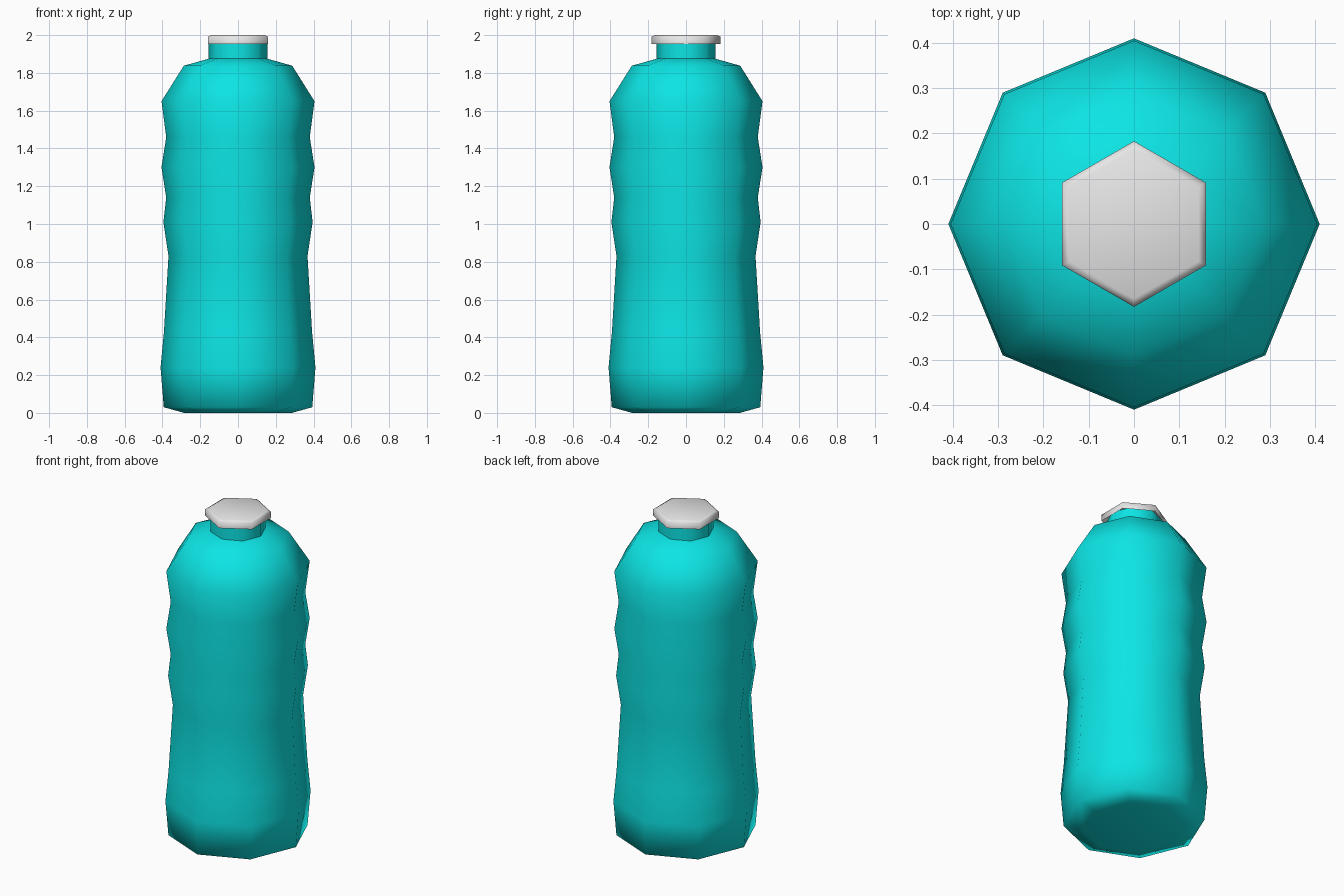
import bpy, bmesh, math

if "Cube" in bpy.data.objects:
    bpy.data.objects.remove(bpy.data.objects["Cube"])


def material(name, rgb):
    m = bpy.data.materials.new(name)
    m.diffuse_color = (*rgb, 1)
    m.use_nodes = True
    m.node_tree.nodes["Principled BSDF"].inputs["Base Color"].default_value = m.diffuse_color
    return m


def lathe(name, profile, sides, start, mat, close_bottom=True, close_top=True):
    """Spin (radius, height) points into a smooth low-poly solid."""
    bm = bmesh.new()
    rings = []
    for r, z in profile:
        angles = [start + 2 * math.pi * i / sides for i in range(sides)]
        rings.append([bm.verts.new((r * math.cos(a), r * math.sin(a), z)) for a in angles])
    for low, high in zip(rings, rings[1:]):
        for i in range(sides):
            j = (i + 1) % sides
            bm.faces.new((low[i], low[j], high[j], high[i]))
    if close_bottom:
        bm.faces.new(rings[0][::-1])
    if close_top:
        bm.faces.new(rings[-1])
    for f in bm.faces:
        f.smooth = True
    mesh = bpy.data.meshes.new(name)
    bm.to_mesh(mesh)
    bm.free()
    mesh.materials.append(mat)
    obj = bpy.data.objects.new(name, mesh)
    bpy.context.collection.objects.link(obj)
    return obj


teal = material("teal plastic", (0.004, 0.78, 0.78))
white = material("white cap", (0.8, 0.8, 0.8))

# Ribbed eight-sided bottle body with rounded shoulder
body = [(0.285, 0.0), (0.393, 0.03), (0.41, 0.24), (0.392, 0.43), (0.368, 0.83),
        (0.395, 1.01), (0.38, 1.14), (0.405, 1.30), (0.38, 1.46), (0.405, 1.65),
        (0.287, 1.838), (0.155, 1.875)]
lathe("bottle_body", body, 8, 0, teal, close_top=False)

# Neck
lathe("bottle_neck", [(0.155, 1.873), (0.155, 1.97)], 8, 0, teal, False, False)

# Hexagonal cap, open underneath
lathe("cap", [(0.183, 1.953), (0.183, 1.992), (0.165, 2.0)], 6, math.pi / 2, white,
      close_bottom=False)
